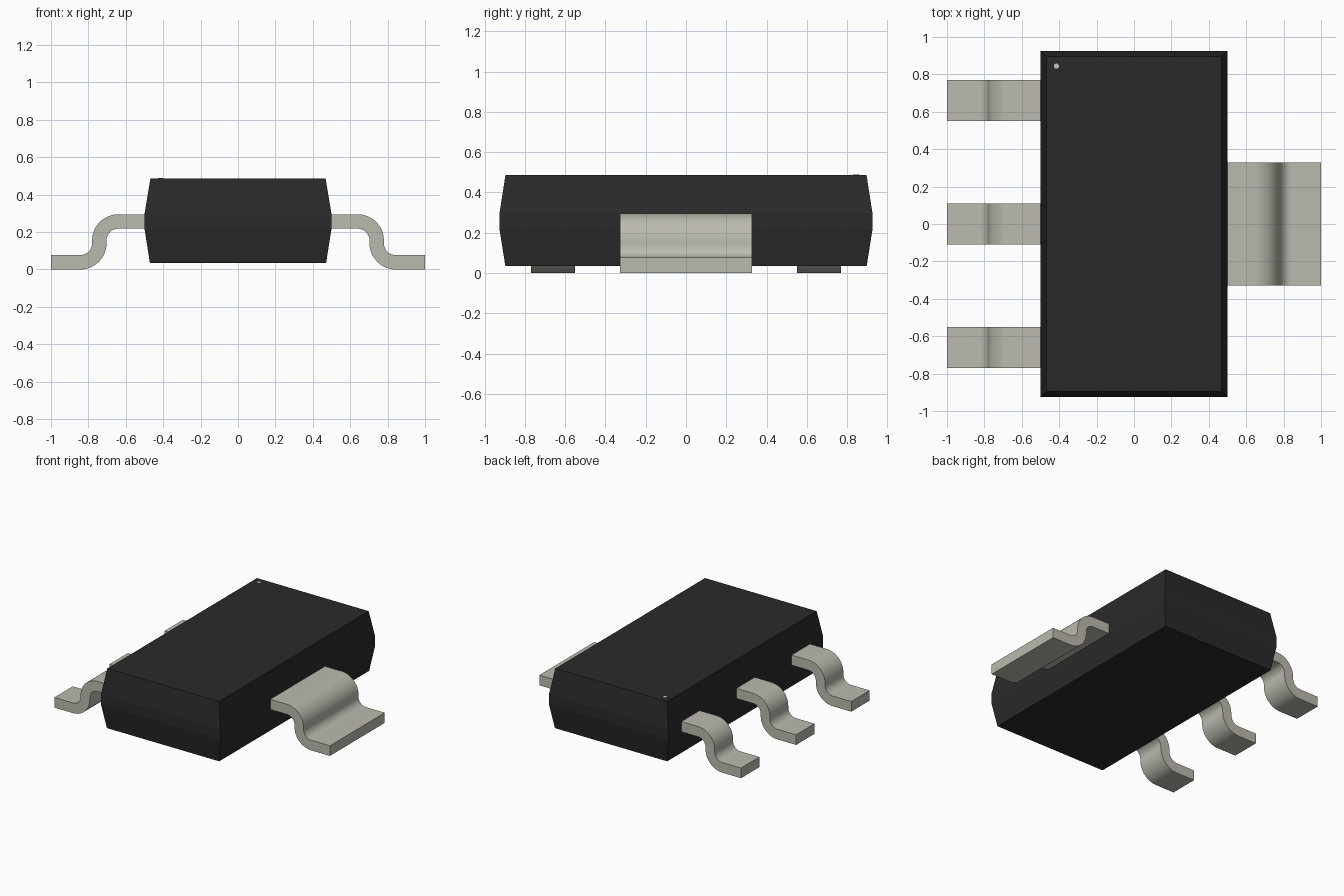
import bpy, bmesh
from math import sin, cos, pi, radians

if "Cube" in bpy.data.objects:
    bpy.data.objects.remove(bpy.data.objects["Cube"])


def material(name, color):
    m = bpy.data.materials.new(name)
    m.diffuse_color = color
    m.use_nodes = True
    m.node_tree.nodes["Principled BSDF"].inputs["Base Color"].default_value = m.diffuse_color
    return m


plastic = material("black_plastic", (0.023, 0.023, 0.023, 1))
metal = material("tinned_metal", (0.50, 0.49, 0.43, 1))
marking = material("pale_marking", (0.60, 0.58, 0.48, 1))


def finish(name, bm, mat, smooth=False):
    bmesh.ops.recalc_face_normals(bm, faces=bm.faces)
    mesh = bpy.data.meshes.new(name)
    bm.to_mesh(mesh)
    bm.free()
    mesh.materials.append(mat)
    if smooth:
        mesh.shade_smooth()
        mesh.set_sharp_from_angle(angle=radians(30))
    obj = bpy.data.objects.new(name, mesh)
    bpy.context.collection.objects.link(obj)
    return obj


# Moulded body: stacked rectangles with drafted sides and a narrow vertical band
bm = bmesh.new()
rings = []
for hx, hy, z in [(0.471, 0.897, 0.035), (0.5, 0.926, 0.218),
                  (0.5, 0.926, 0.295), (0.468, 0.896, 0.487)]:
    rings.append([bm.verts.new((sx * hx, sy * hy, z))
                  for sx, sy in [(-1, -1), (1, -1), (1, 1), (-1, 1)]])
for low, high in zip(rings, rings[1:]):
    for i in range(4):
        j = (i + 1) % 4
        bm.faces.new((low[i], low[j], high[j], high[i]))
bm.faces.new(rings[0])
bm.faces.new(rings[-1])
finish("body", bm, plastic)


def arc(cx, cz, r, start, end, steps=12):
    angles = [radians(start + (end - start) * i / steps) for i in range(steps + 1)]
    return [(cx + r * cos(a), cz + r * sin(a)) for a in angles]


# Gull-wing lead: S-bent strip profile extruded along y
R, T = 0.14, 0.077
UPPER, LOWER = (0.64, 0.295 - R), (0.64 + 2 * R - T, R)
PROFILE = ([(0.48, 0.295)] + arc(*UPPER, R, 90, 0) + arc(*LOWER, R - T, 180, 270)
           + [(1, T), (1, 0)] + arc(*LOWER, R, 270, 180)
           + arc(*UPPER, R - T, 0, 90) + [(0.48, 0.295 - T)])


def lead(name, side, y, width):
    bm = bmesh.new()
    face = bm.faces.new([bm.verts.new((side * x, y - width / 2, z)) for x, z in PROFILE])
    ext = bmesh.ops.extrude_face_region(bm, geom=[face])["geom"]
    bmesh.ops.translate(bm, vec=(0, width, 0),
                        verts=[v for v in ext if isinstance(v, bmesh.types.BMVert)])
    finish(name, bm, metal, smooth=True)


for i, y in enumerate((0.66, 0, -0.66)):
    lead(f"narrow_lead_{i + 1}", -1, y, 0.22)
lead("wide_lead", 1, 0, 0.656)

# Pin-one dot on the top face
bm = bmesh.new()
bmesh.ops.create_cone(bm, cap_ends=True, segments=24, radius1=0.014, radius2=0.014, depth=0.01)
finish("pin_one_dot", bm, marking).location = (-0.415, 0.844, 0.484)
